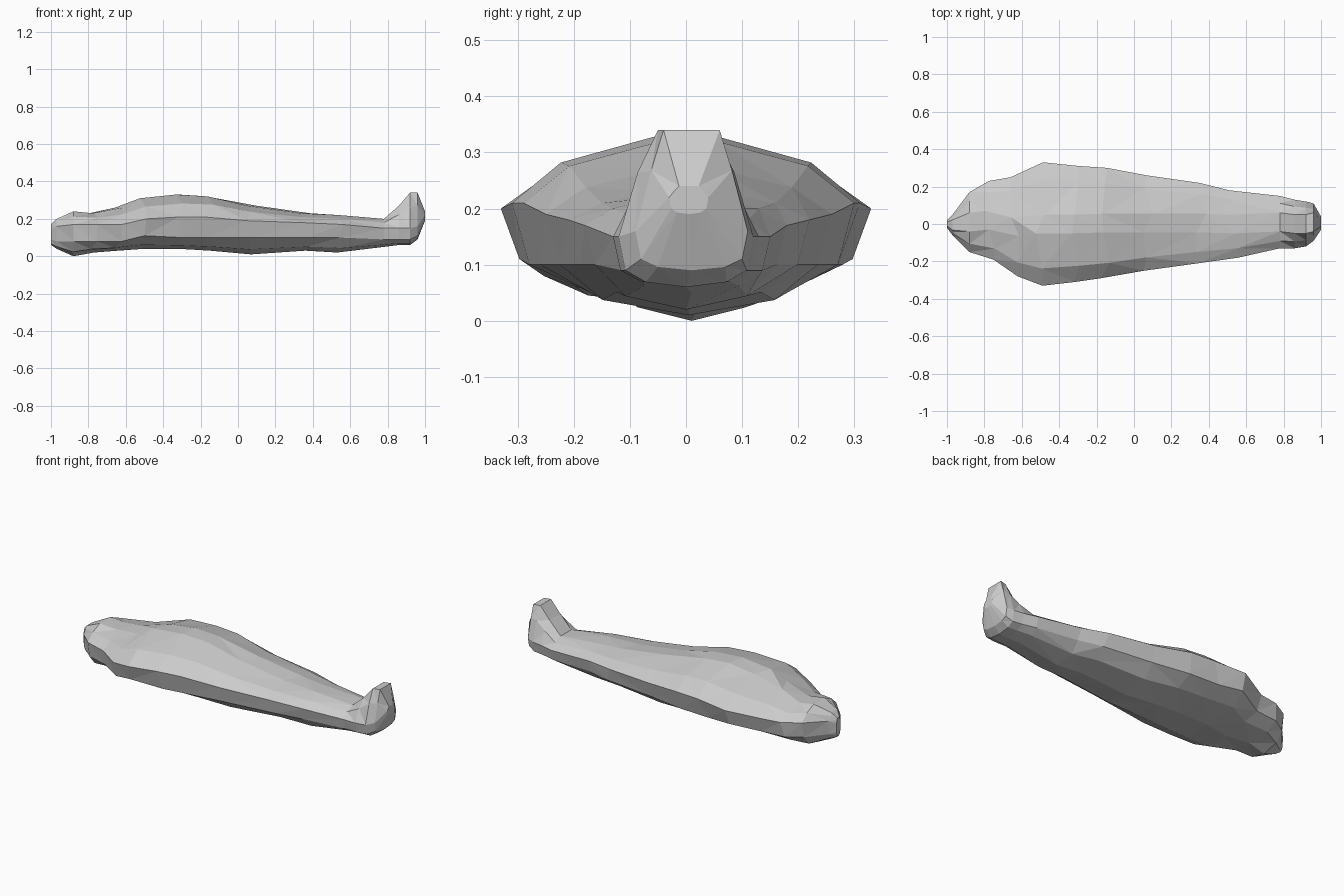
import bpy
import bmesh
import random

random.seed(4)

default_cube = bpy.data.objects.get("Cube")
if default_cube:
    bpy.data.objects.remove(default_cube, do_unlink=True)


def make_material(name, color):
    material = bpy.data.materials.new(name)
    material.use_nodes = True
    material.diffuse_color = color
    material.node_tree.nodes["Principled BSDF"].inputs["Base Color"].default_value = color
    return material


# Stations from head to feet, in hundredths:
# x, right edge, left edge, underside, top, lower side, upper side
stations = [
    (-100, -2, 2, 6, 17, 9, 14),
    (-97, -6, 5, 4, 20, 8, 16),
    (-88, -15, 17, 0, 24, 8, 17),
    (-77, -19, 23, 2, 23, 8, 17),
    (-64, -28, 25, 3, 26, 8, 17),
    (-50, -33, 33, 4, 31, 11, 20),
    (-32, -31, 31, 4, 33, 10, 21),
    (-15, -29, 30, 3, 32, 10, 21),
    (7, -25, 26, 1, 27, 10, 19),
    (36, -21, 22, 3, 23, 10, 18),
    (53, -18, 18, 2, 22, 10, 17),
    (78, -13, 15, 5, 20, 9, 15),
    (86, -13, 13, 6, 27, 9, 15),
    (92, -12, 12, 6, 34, 9, 15),
    (96, -9, 11, 9, 34, 11, 16),
    (100, -3, 4, 19, 24, 20, 22),
]


def ring_points(right, left, under, top, low, high):
    """Faceted cross-section: flat belly, upright flanks, sloping shoulders, narrow ridge."""
    middle = (right + left) / 2
    half = (left - right) / 2
    ridge = min(5, half * 0.5)
    shoulder = high + (top - high) * 0.6
    belly = under + (low - under) * 0.3
    side = [
        (half * 0.6, belly),
        (half * 0.9, low),
        (half, high),
        (half * 0.72, shoulder),
        (ridge, top),
    ]
    points = [(middle, under)]
    points += [(middle + y, z) for y, z in side]
    points += [(middle - y, z) for y, z in reversed(side)]
    return points


# Wrapped body lofted through the stations
bm = bmesh.new()
rings = []
last = len(stations) - 1
for i, (x, *section) in enumerate(stations):
    ring = []
    for j, (y, z) in enumerate(ring_points(*section)):
        # Loose folds shift the flanks along the length
        fold = random.uniform(-3, 3) if 2 < i < last - 4 and j else 0
        ring.append(bm.verts.new(((x + fold) / 100, y / 100, z / 100)))
    rings.append(ring)

for first, second in zip(rings, rings[1:]):
    count = len(first)
    for j in range(count):
        k = (j + 1) % count
        bm.faces.new((first[j], second[j], second[k], first[k]))
bm.faces.new(rings[0])
bm.faces.new(list(reversed(rings[-1])))

bmesh.ops.triangulate(bm, faces=bm.faces[:], quad_method="SHORT_EDGE")
bmesh.ops.recalc_face_normals(bm, faces=bm.faces[:])

mesh = bpy.data.meshes.new("wrapped_body")
bm.to_mesh(mesh)
bm.free()
mesh.materials.append(make_material("plain grey", (0.6, 0.6, 0.6, 1)))
body = bpy.data.objects.new("wrapped_body", mesh)
bpy.context.collection.objects.link(body)
